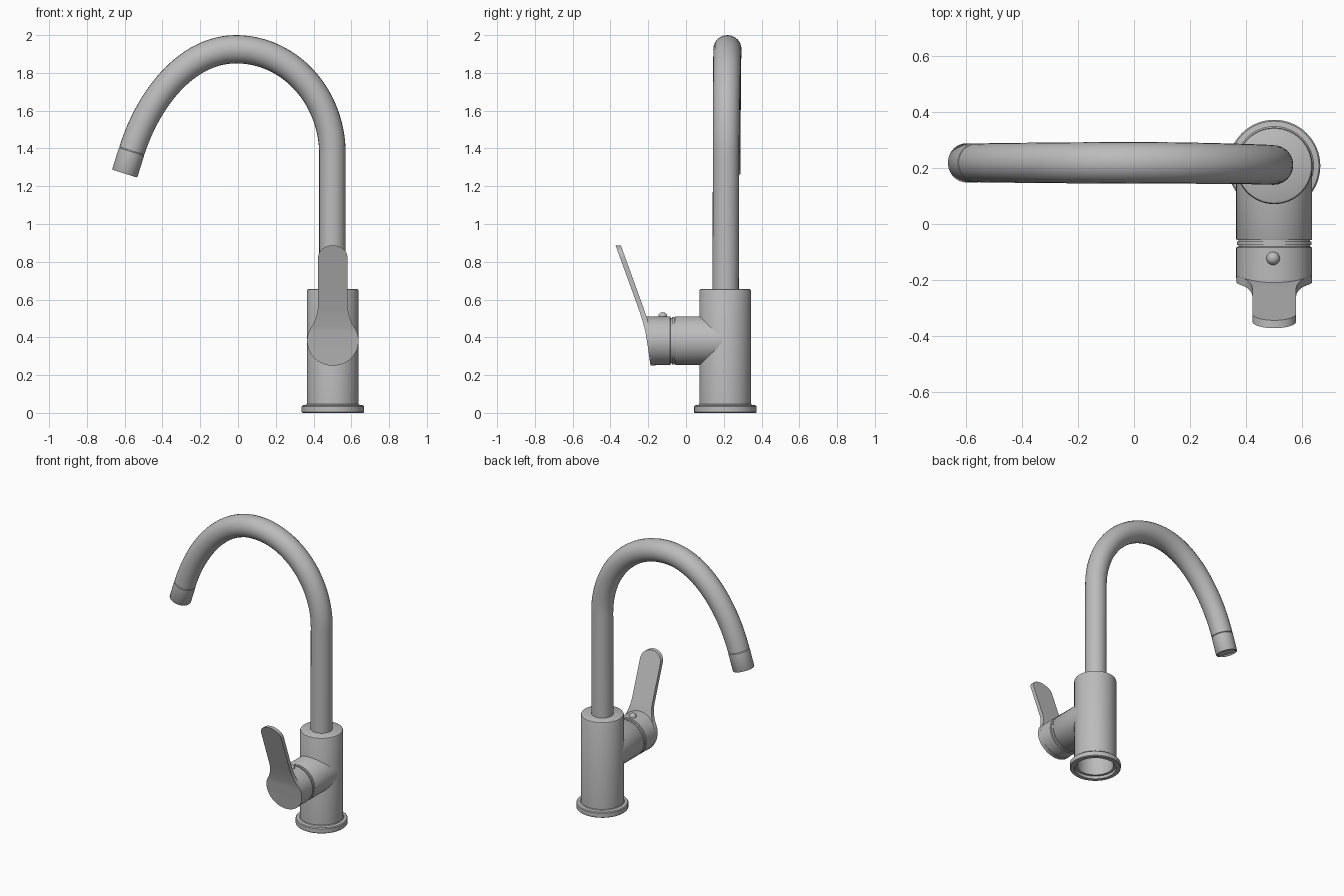
import bpy, bmesh, math
from mathutils import Vector, Matrix

if "Cube" in bpy.data.objects:
    bpy.data.objects.remove(bpy.data.objects["Cube"], do_unlink=True)

metal = bpy.data.materials.new("brushed grey metal")
metal.use_nodes = True
GREY = (0.5, 0.5, 0.5, 1.0)
metal.diffuse_color = GREY
metal.node_tree.nodes["Principled BSDF"].inputs["Base Color"].default_value = GREY

CX, CY = 0.502, 0.208      # axis of the column
ARM_Z = 0.382              # height of the side arm axis
ARM_RX, ARM_RZ = 0.136, 0.129


def finish(obj, angle=35):
    bpy.ops.object.select_all(action="DESELECT")
    obj.select_set(True)
    bpy.context.view_layer.objects.active = obj
    bpy.ops.object.shade_smooth_by_angle(angle=math.radians(angle))


def add_mesh(name, bm):
    bmesh.ops.remove_doubles(bm, verts=bm.verts, dist=1e-5)
    bmesh.ops.recalc_face_normals(bm, faces=bm.faces)
    mesh = bpy.data.meshes.new(name)
    bm.to_mesh(mesh)
    bm.free()
    mesh.materials.append(metal)
    obj = bpy.data.objects.new(name, mesh)
    bpy.context.collection.objects.link(obj)
    finish(obj)
    return obj


def lathe(name, profile, matrix, steps=64):
    """Turn a (radius, height) profile about z, then place it."""
    bm = bmesh.new()
    verts = [bm.verts.new((r, 0, h)) for r, h in profile]
    edges = [bm.edges.new(pair) for pair in zip(verts, verts[1:])]
    bmesh.ops.spin(bm, geom=verts + edges, cent=(0, 0, 0), axis=(0, 0, 1),
                   angle=math.tau, steps=steps, use_merge=False)
    bmesh.ops.remove_doubles(bm, verts=bm.verts, dist=1e-5)
    bm.transform(matrix)
    return add_mesh(name, bm)


# Column with its foot flange, open underneath
lathe("column_body", [
    (0, 0.24), (0.118, 0.24), (0.118, 0.02), (0.135, 0.02), (0.135, 0),
    (0.161, 0), (0.165, 0.004), (0.165, 0.034), (0.160, 0.040), (0.141, 0.043),
    (0.137, 0.047), (0.137, 0.646), (0.134, 0.653), (0.127, 0.657), (0, 0.657),
], Matrix.Translation((CX, CY, 0)))

# Side arm pointing to the front, with a groove before the handle
arm_matrix = (Matrix.Translation((CX, CY, ARM_Z))
              @ Matrix.Diagonal((ARM_RX, 1, ARM_RZ, 1))
              @ Matrix.Rotation(math.pi / 2, 4, "X"))
lathe("side_arm", [
    (0, 0), (1, 0), (1, 0.262), (0.98, 0.266), (0.94, 0.266), (0.94, 0.270),
    (0.98, 0.270), (0.98, 0.283), (0.94, 0.283), (0.94, 0.30), (0, 0.30),
], arm_matrix)

# Gooseneck spout
curve = bpy.data.curves.new("spout", "CURVE")
curve.dimensions = "3D"
curve.bevel_depth = 0.07
curve.bevel_resolution = 10
curve.resolution_u = 28
curve.use_fill_caps = True
spline = curve.splines.new("BEZIER")
knots = [  # point, handle before, handle after (x, z), y, radius scale
    ((0.5, 0.60), (0.5, 0.5), (0.5, 0.85), 0.210, 1.0),
    ((0.5, 1.37), (0.5, 1.15), (0.5, 1.676), 0.212, 1.0),
    ((-0.01, 1.925), (0.272, 1.925), (-0.28, 1.925), 0.219, 1.07),
    ((-0.562, 1.388), (-0.479, 1.65), (-0.60, 1.267), 0.219, 0.99),
]
spline.bezier_points.add(len(knots) - 1)
for bp, (co, before, after, y, scale) in zip(spline.bezier_points, knots):
    bp.handle_left_type = bp.handle_right_type = "FREE"
    bp.co = (co[0], y, co[1])
    bp.handle_left = (before[0], y, before[1])
    bp.handle_right = (after[0], y, after[1])
    bp.radius = scale
spout = bpy.data.objects.new("spout", curve)
bpy.context.collection.objects.link(spout)
curve.materials.append(metal)
bpy.ops.object.select_all(action="DESELECT")
spout.select_set(True)
bpy.context.view_layer.objects.active = spout
bpy.ops.object.convert(target="MESH")
finish(bpy.context.view_layer.objects.active)

# Aerator nozzle at the end of the spout
flow = Vector((-0.30, 0, -0.954)).normalized()
lathe("nozzle", [
    (0, 0), (0.064, 0), (0.066, 0.003), (0.070, 0.006), (0.070, 0.124),
    (0.068, 0.127), (0.061, 0.127), (0.061, 0.118), (0, 0.118),
], Matrix.Translation((-0.562, 0.219, 1.388)) @ flow.to_track_quat("Z", "Y").to_matrix().to_4x4())

# Handle: front surface as a function of height
FRONT = [(0.25, -0.188), (0.35, -0.202), (0.44, -0.217), (0.49, -0.231),
         (0.54, -0.247), (0.89, -0.374)]
LEVER_TOP, LEVER_HALF = 0.887, 0.078


def front_y(z):
    for (z0, y0), (z1, y1) in zip(FRONT, FRONT[1:]):
        if z <= z1:
            return y0 + (y1 - y0) * (z - z0) / (z1 - z0)
    return FRONT[-1][1]


def half_width(z):
    """Round disc below, flaring into a straight lever with a rounded tip."""
    disc = ARM_RX * math.sqrt(max(0, 1 - ((z - ARM_Z) / (ARM_RZ + 0.003)) ** 2))
    if z < ARM_Z + 0.03:
        return max(disc, 0.002)
    flare = LEVER_HALF + 0.03 * max(0, (0.58 - z) / 0.12) ** 2 if z < 0.58 else LEVER_HALF
    width = max(disc, min(flare, 0.10))
    tip = (z - (LEVER_TOP - 0.065)) / 0.065
    if tip > 0:
        width *= math.sqrt(max(0.0, 1 - tip * tip))
    return max(width, 0.002)


# Handle cap: barrel cut along the slanted front
bm = bmesh.new()
rings = []
for scale, back in ((0.97, -0.081), (1.0, -0.085), (1.0, None)):
    ring = []
    for i in range(64):
        a = math.tau * i / 64
        z = ARM_Z + ARM_RZ * scale * math.sin(a)
        y = back if back is not None else front_y(z) + 0.012
        ring.append(bm.verts.new((CX + ARM_RX * scale * math.cos(a), y, z)))
    rings.append(ring)
for a, b in zip(rings, rings[1:]):
    for i in range(64):
        j = (i + 1) % 64
        bm.faces.new((a[i], a[j], b[j], b[i]))
bm.faces.new(rings[0])
add_mesh("handle_cap", bm)

# Lever plate: rectangular sections stacked in height
bottom = ARM_Z - ARM_RZ - 0.003
heights = [bottom + 0.32 * (1 - math.cos(math.pi / 2 * i / 32)) for i in range(33)]
heights += [bottom + 0.32 + (LEVER_TOP - 0.065 - bottom - 0.32) * i / 6 for i in range(1, 7)]
heights += [LEVER_TOP - 0.065 + 0.065 * math.sin(math.pi / 2 * i / 12) for i in range(1, 13)]
bm = bmesh.new()
sections = []
for z in heights:
    w, y = half_width(z), front_y(z)
    sections.append([bm.verts.new(p) for p in (
        (CX - w, y, z), (CX + w, y, z), (CX + w, y + 0.028, z), (CX - w, y + 0.028, z))])
for a, b in zip(sections, sections[1:]):
    for i in range(4):
        j = (i + 1) % 4
        bm.faces.new((a[i], a[j], b[j], b[i]))
bm.faces.new(sections[0])
bm.faces.new(sections[-1])
add_mesh("handle_lever", bm)

# Small round stud on top of the handle
bm = bmesh.new()
bmesh.ops.create_uvsphere(bm, u_segments=24, v_segments=12, radius=0.024,
                          matrix=Matrix.Translation((0.498, -0.123, 0.509)))
add_mesh("handle_stud", bm)
